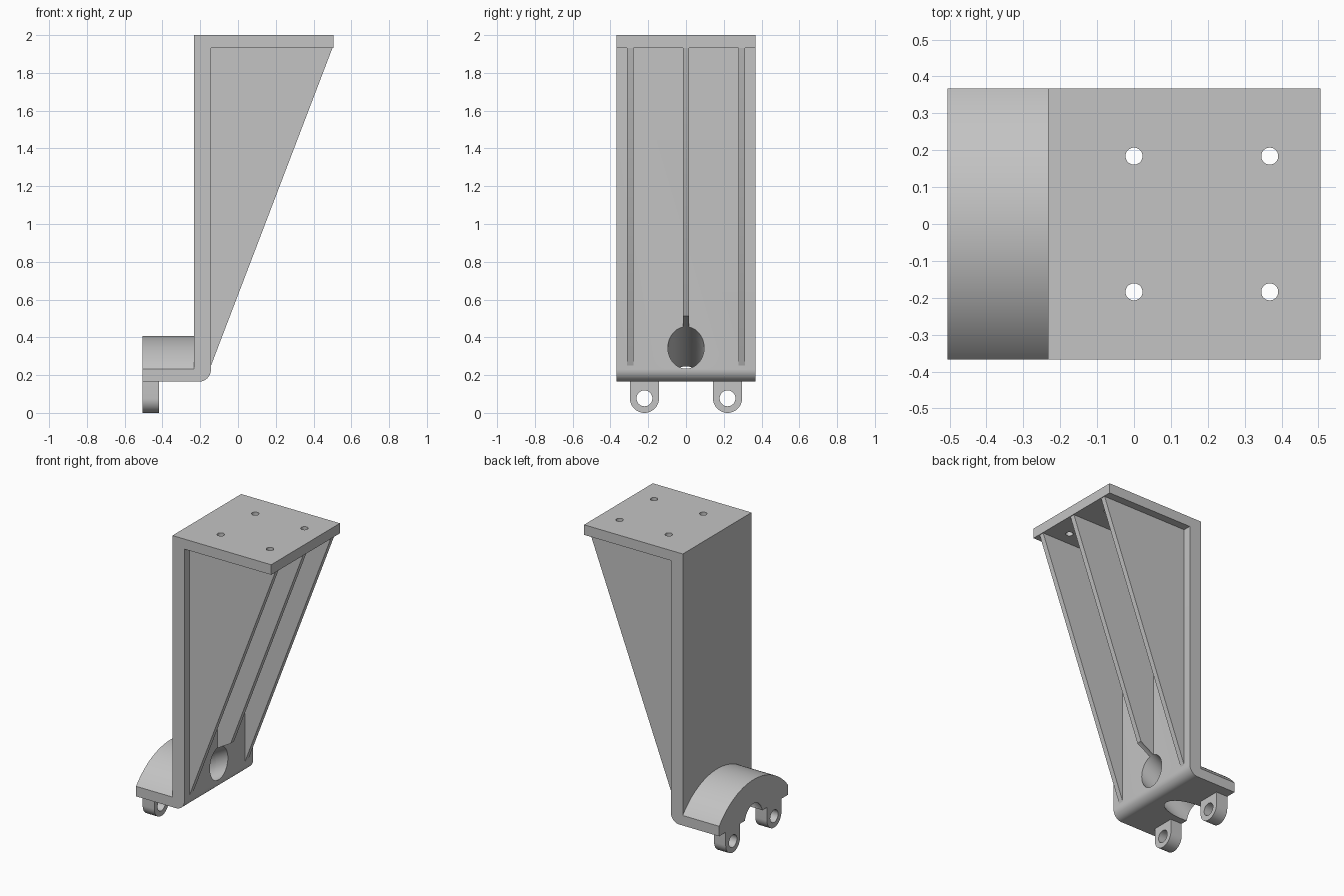
import bpy
import bmesh
from math import sin, cos, pi, radians, atan2, hypot
from mathutils import Matrix, Vector

cube = bpy.data.objects.get("Cube")
if cube:
    bpy.data.objects.remove(cube, do_unlink=True)

grey = bpy.data.materials.new("plain grey")
grey.use_nodes = True
colour = (0.55, 0.55, 0.55, 1)
grey.diffuse_color = colour
grey.node_tree.nodes["Principled BSDF"].inputs["Base Color"].default_value = colour


def finish(bm, name):
    bmesh.ops.recalc_face_normals(bm, faces=bm.faces)
    mesh = bpy.data.meshes.new(name)
    bm.to_mesh(mesh)
    bm.free()
    mesh.materials.append(grey)
    obj = bpy.data.objects.new(name, mesh)
    bpy.context.collection.objects.link(obj)
    return obj


def prism(name, outline, axis, start, end):
    """Extrude a 2D outline: xz points along y, or yz points along x."""
    def place(p):
        return (p[0], start, p[1]) if axis == "y" else (start, p[0], p[1])
    bm = bmesh.new()
    face = bm.faces.new([bm.verts.new(place(p)) for p in outline])
    shift = Vector((0, end - start, 0) if axis == "y" else (end - start, 0, 0))
    out = bmesh.ops.extrude_face_region(bm, geom=[face])
    moved = [g for g in out["geom"] if isinstance(g, bmesh.types.BMVert)]
    bmesh.ops.translate(bm, verts=moved, vec=shift)
    return finish(bm, name)


def arc(cx, cy, r, a0, a1, steps):
    angles = [a0 + (a1 - a0) * i / steps for i in range(steps + 1)]
    return [(cx + r * cos(a), cy + r * sin(a)) for a in angles]


def drill(obj, centre, direction, radius, length):
    """Cut a round hole along a direction and bake it into the part."""
    bm = bmesh.new()
    turn = Vector(direction).to_track_quat("Z", "Y").to_matrix().to_4x4()
    bmesh.ops.create_cone(bm, cap_ends=True, segments=48, radius1=radius,
                          radius2=radius, depth=length,
                          matrix=Matrix.Translation(centre) @ turn)
    cutter = finish(bm, "hole_cutter")
    cutter.hide_render = True
    mod = obj.modifiers.new("hole", "BOOLEAN")
    mod.operation = "DIFFERENCE"
    mod.solver = "EXACT"
    mod.object = cutter
    bpy.context.view_layer.objects.active = obj
    bpy.ops.object.modifier_apply(modifier=mod.name)
    bpy.data.objects.remove(cutter, do_unlink=True)


# Main dimensions
half = 0.367
wall_back, wall_front = -0.233, -0.143
end_x, tip_x = -0.505, 0.505
base, flange_top, shelf = 0.165, 0.233, 1.932
bore_at, bore_dir = (wall_front, 0, 0.345), (cos(radians(30)), 0, sin(radians(30)))

# Wall and top plate share one profile with a rounded lower corner
fillet = 0.065
outline = [(wall_back, base)]
outline += arc(wall_front - fillet, base + fillet, fillet, -pi / 2, 0, 12)
outline += [(wall_front, shelf), (tip_x, shelf), (tip_x, 2), (wall_back, 2)]
bracket = prism("wall_and_top_plate", outline, "y", -half, half)
drill(bracket, bore_at, bore_dir, 0.096, 1)
for x in (0, 0.368):
    for y in (-0.184, 0.184):
        drill(bracket, (x, y, 1.96), (0, 0, 1), 0.023, 0.3)

# Three tapering ribs
inset = 0.015
rib_outline = [(wall_front - inset, 0.25), (wall_front, 0.25),
               (tip_x - 0.005, shelf), (tip_x - 0.005, shelf + inset),
               (wall_front - inset, shelf + inset)]
parts = [bracket]
for name, y in (("right_rib", -0.296), ("centre_rib", 0), ("left_rib", 0.296)):
    rib = prism(name, rib_outline, "y", y - 0.017, y + 0.017)
    if y == 0:
        drill(rib, bore_at, bore_dir, 0.096, 1)
    parts.append(rib)

# Arched saddle behind the wall
rise = 0.408 - flange_top
radius = (half ** 2 + rise ** 2) / (2 * rise)
centre_z = 0.408 - radius
a0 = atan2(flange_top - centre_z, half)
outline = [(-half, base), (half, base)]
outline += arc(0, centre_z, radius, a0, pi - a0, 48)
saddle = prism("arched_saddle", outline, "x", end_x, wall_back)
drill(saddle, bore_at, bore_dir, 0.096, 1.4)
parts.append(saddle)

# Pierced lugs under the saddle
for name, y in (("right_lug", -0.22), ("left_lug", 0.22)):
    r = 0.077
    outline = [(y + r, base), (y - r, base)] + arc(y, r, r, pi, 2 * pi, 24)
    lug = prism(name, outline, "x", end_x, -0.418)
    drill(lug, (end_x, y, r), (1, 0, 0), 0.042, 0.5)
    parts.append(lug)

# Smooth curved faces, keep edges crisp
bpy.ops.object.select_all(action="DESELECT")
for part in parts:
    part.select_set(True)
bpy.context.view_layer.objects.active = bracket
bpy.ops.object.shade_smooth_by_angle(angle=radians(30))
